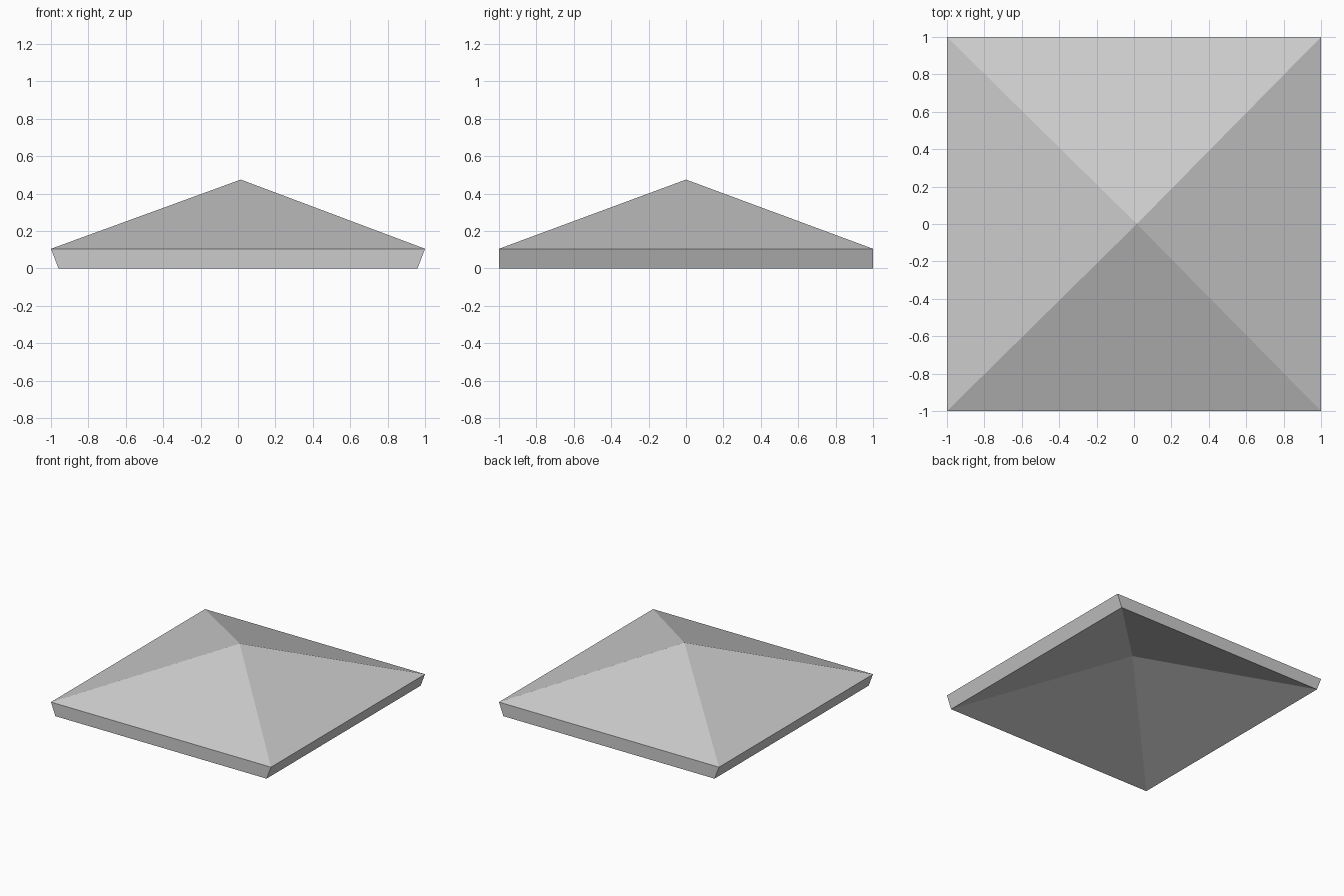
import bpy
import bmesh

cube = bpy.data.objects.get("Cube")
if cube:
    bpy.data.objects.remove(cube, do_unlink=True)

APEX_X = 0.015      # the peak sits slightly off centre
RISE = 0.37         # peak height above the eaves
THICK = 0.105       # vertical thickness of the shell

# Plain grey material
grey = bpy.data.materials.new("light grey")
grey.use_nodes = True
colour = (0.6, 0.6, 0.6, 1)
grey.diffuse_color = colour
grey.node_tree.nodes["Principled BSDF"].inputs["Base Color"].default_value = colour

bm = bmesh.new()


def pyramid_skin(half_x, base_z):
    """Four sloping triangles over a rectangle; returns the eaves corners."""
    ring = [bm.verts.new((sx * half_x, sy, base_z))
            for sx, sy in ((-1, -1), (1, -1), (1, 1), (-1, 1))]
    peak = bm.verts.new((APEX_X, 0, base_z + RISE))
    for i in range(4):
        bm.faces.new((ring[i], ring[(i + 1) % 4], peak))
    return ring


# Outer roof, hollow underside and the fascia band joining them
eaves = pyramid_skin(1.0, THICK)
lower = pyramid_skin(0.96, 0)
for i in range(4):
    j = (i + 1) % 4
    bm.faces.new((lower[i], lower[j], eaves[j], eaves[i]))
bmesh.ops.recalc_face_normals(bm, faces=bm.faces)

mesh = bpy.data.meshes.new("pyramid_roof")
bm.to_mesh(mesh)
bm.free()
mesh.materials.append(grey)
roof = bpy.data.objects.new("pyramid_roof", mesh)
bpy.context.collection.objects.link(roof)
